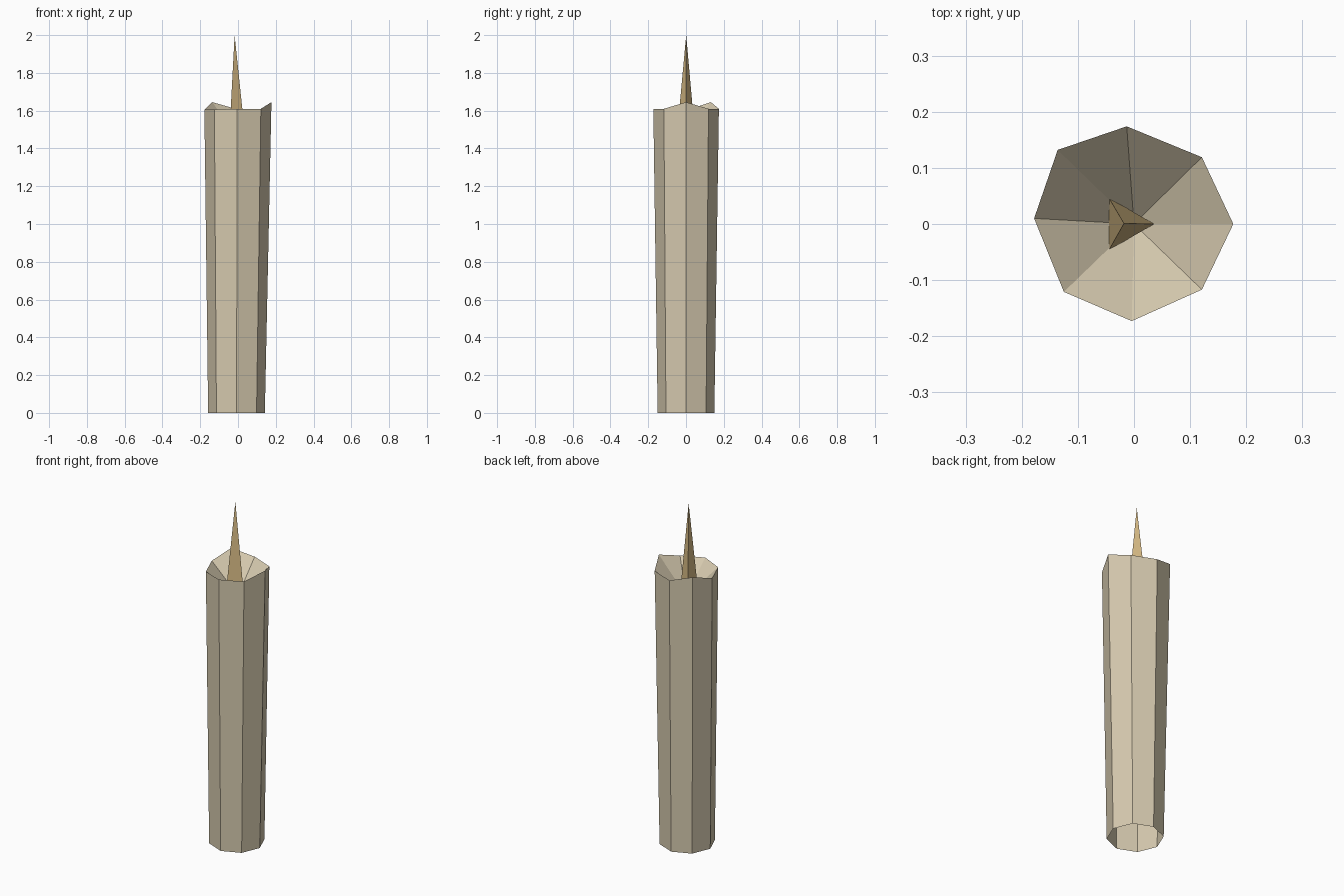
import bpy
from math import cos, sin, tau

if "Cube" in bpy.data.objects:
    bpy.data.objects.remove(bpy.data.objects["Cube"])


def material(name, rgb):
    m = bpy.data.materials.new(name)
    m.diffuse_color = (*rgb, 1)
    m.use_nodes = True
    m.node_tree.nodes["Principled BSDF"].inputs["Base Color"].default_value = m.diffuse_color
    return m


def make(name, verts, faces, mat):
    mesh = bpy.data.meshes.new(name)
    mesh.from_pydata(verts, [], faces)
    mesh.materials.append(mat)
    mesh.update()
    ob = bpy.data.objects.new(name, mesh)
    bpy.context.collection.objects.link(ob)
    return ob


def ring(n, r, cx, z):
    return [(cx + r * cos(tau * i / n), r * sin(tau * i / n), z) for i in range(n)]


wax = material("cream wax", (0.672, 0.591, 0.429))
wick = material("tan wick", (0.672, 0.491, 0.235))

# Candle body: eight sides, open underneath, uneven melted rim
rim = [(0.177, 0.0, 1.645), (0.121, 0.119, 1.61), (-0.013, 0.174, 1.61),
       (-0.136, 0.132, 1.645), (-0.178, 0.01, 1.605), (-0.125, -0.121, 1.605),
       (-0.004, -0.173, 1.61), (0.121, -0.117, 1.61)]
verts = ring(8, 0.15, -0.008, 0) + rim + [(0, 0, 1.45)]
faces = []
for i in range(8):
    j = (i + 1) % 8
    faces.append((i, j, j + 8, i + 8))     # side wall
    faces.append((i + 8, j + 8, 16))       # sunken top
make("candle_body", verts, faces, wax)

# Wick: slim three-sided spike rising from the hollow
spike = ring(3, 0.054, -0.018, 1.485) + [(-0.018, 0.001, 2.0)]
make("wick", spike, [(i, (i + 1) % 3, 3) for i in range(3)] + [(2, 1, 0)], wick)
